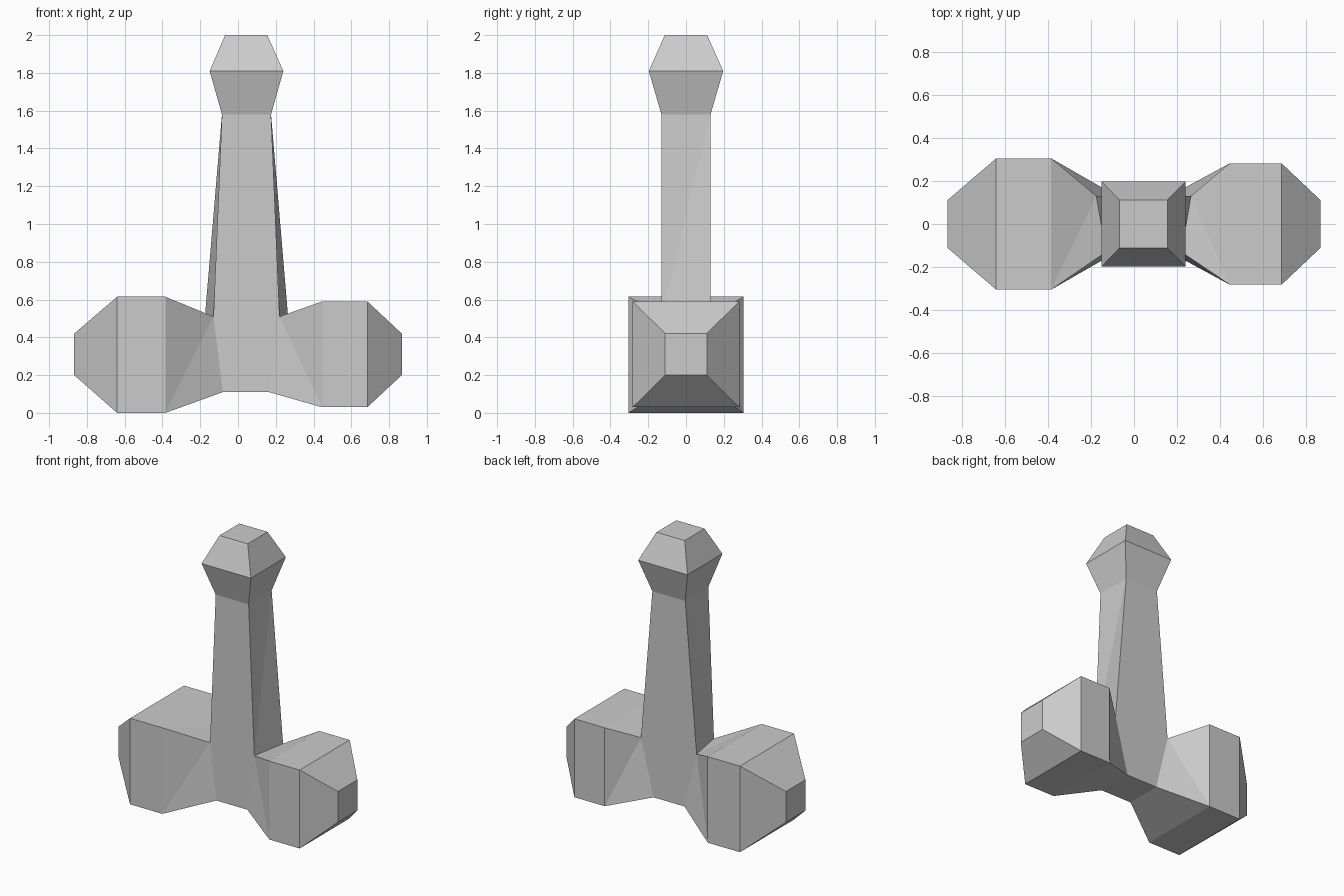
import bpy, bmesh

if "Cube" in bpy.data.objects:
    bpy.data.objects.remove(bpy.data.objects["Cube"])

bm = bmesh.new()


def quad_x(x, z0, z1, y):
    """Upright ring across x: front low, back low, back high, front high."""
    return [bm.verts.new(p) for p in ((x, -y, z0), (x, y, z0), (x, y, z1), (x, -y, z1))]


def quad_z(z, x0, x1, y):
    """Level ring: front left, front right, back right, back left."""
    return [bm.verts.new(p) for p in ((x0, -y, z), (x1, -y, z), (x1, y, z), (x0, y, z))]


def loft(rings, splits=None):
    """Join rings with quads and cap the end; splits sets each first-span diagonal."""
    for n, (a, b) in enumerate(zip(rings, rings[1:])):
        for i in range(4):
            j = (i + 1) % 4
            q = [a[i], a[j], b[j], b[i]]
            if n == 0 and splits:
                k = splits[i]
                q = q[k:] + q[:k]
                bm.faces.new(q[:3])
                bm.faces.new((q[0], q[2], q[3]))
            else:
                bm.faces.new(q)
    bm.faces.new(rings[-1])


# Core block where head and handle meet; the back of its top is wider
low = quad_z(0.11, -0.08, 0.165, 0.13)
high = quad_z(0.51, -0.13, 0.22, 0.13)
high[2].co.x, high[3].co.x = 0.265, -0.175
bm.faces.new(low)
bm.faces.new((low[0], low[1], high[1], high[0]))
bm.faces.new((low[2], low[3], high[3], high[2]))

# Larger left and smaller right striking ends
left_root = [low[0], low[3], high[3], high[0]]
right_root = [low[1], low[2], high[2], high[1]]
diagonals = (0, 1, 0, 0)
loft([left_root, quad_x(-0.385, 0.0, 0.615, 0.305),
      quad_x(-0.64, 0.0, 0.615, 0.305), quad_x(-0.867, 0.2, 0.42, 0.11)], diagonals)
loft([right_root, quad_x(0.445, 0.03, 0.59, 0.282),
      quad_x(0.685, 0.03, 0.59, 0.282), quad_x(0.867, 0.2, 0.42, 0.11)], diagonals)

# Tapered handle and faceted pommel
loft([high, quad_z(1.58, -0.085, 0.175, 0.13),
      quad_z(1.81, -0.15, 0.24, 0.197), quad_z(2.0, -0.068, 0.155, 0.112)],
     (0, 0, 0, 1))

bmesh.ops.recalc_face_normals(bm, faces=bm.faces)
mesh = bpy.data.meshes.new("hammer")
bm.to_mesh(mesh)
bm.free()
bpy.context.collection.objects.link(bpy.data.objects.new("hammer", mesh))
